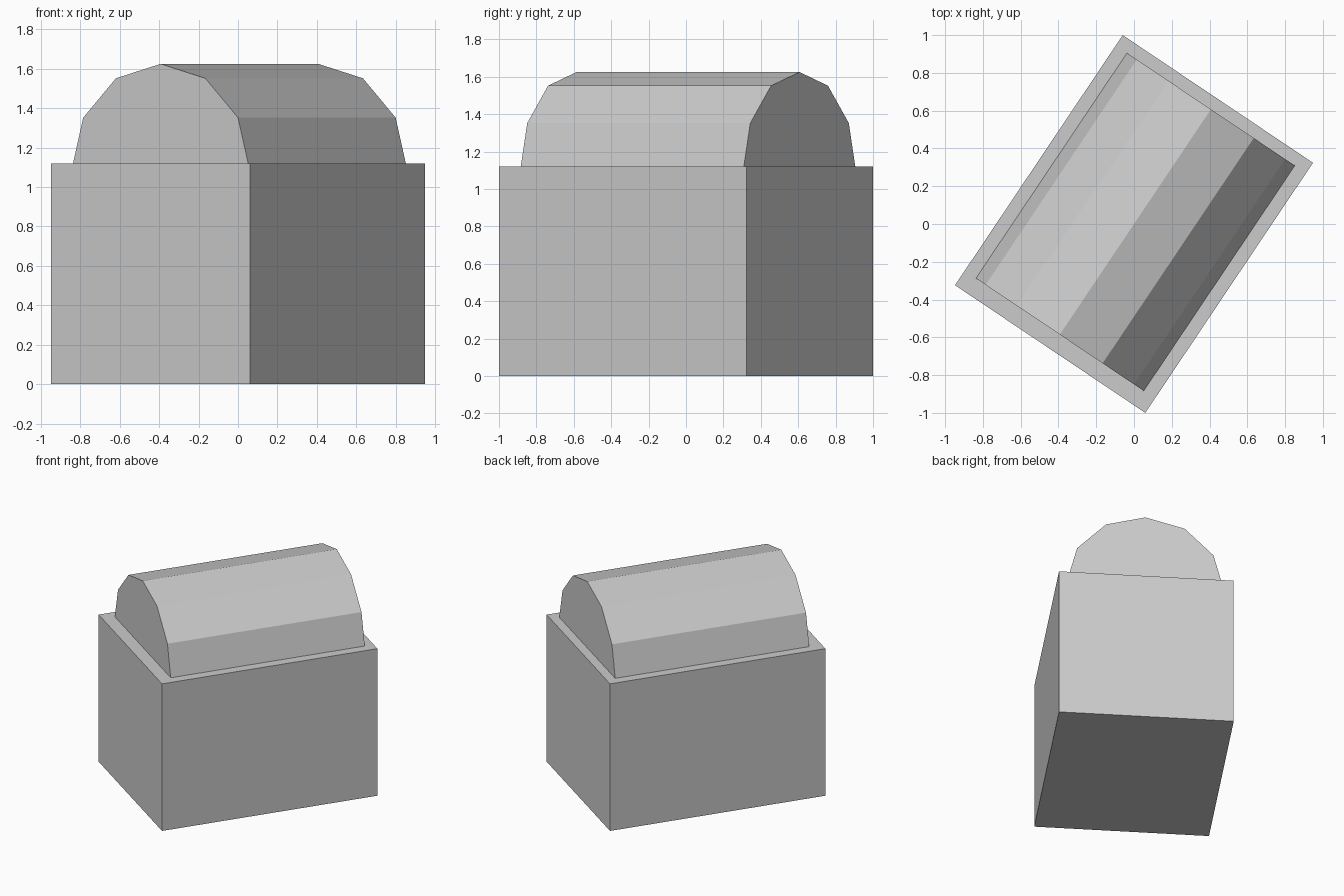
import bpy, bmesh
from math import sin, cos, pi, radians
from mathutils import Matrix

if "Cube" in bpy.data.objects:
    bpy.data.objects.remove(bpy.data.objects["Cube"])

TURN = Matrix.Rotation(radians(-33.85), 4, 'Z')  # whole chest is turned on its base


def prism(name, profile, y0, y1):
    """Extrude a closed x/z profile along y, then turn it with the chest."""
    bm = bmesh.new()
    face = bm.faces.new([bm.verts.new((x, y0, z)) for x, z in profile])
    ext = bmesh.ops.extrude_face_region(bm, geom=[face])
    verts = [v for v in ext["geom"] if isinstance(v, bmesh.types.BMVert)]
    bmesh.ops.translate(bm, verts=verts, vec=(0, y1 - y0, 0))
    bmesh.ops.recalc_face_normals(bm, faces=bm.faces)
    bm.transform(TURN)
    mesh = bpy.data.meshes.new(name)
    bm.to_mesh(mesh)
    bm.free()
    obj = bpy.data.objects.new(name, mesh)
    bpy.context.collection.objects.link(obj)
    return obj


# box body
W, L, H = 1.213, 1.594, 1.12
prism("chest_body", [(-W/2, 0), (W/2, 0), (W/2, H), (-W/2, H)], -L/2, L/2)

# barrel lid: upper half of a 12-sided cylinder, slightly sunk into the body
R, ZC, LID, SHIFT = 0.546, 1.079, 1.436, 0.013
arc = [(R * cos(i * pi / 6), ZC + R * sin(i * pi / 6)) for i in range(7)]
prism("barrel_lid", arc, SHIFT - LID/2, SHIFT + LID/2)
